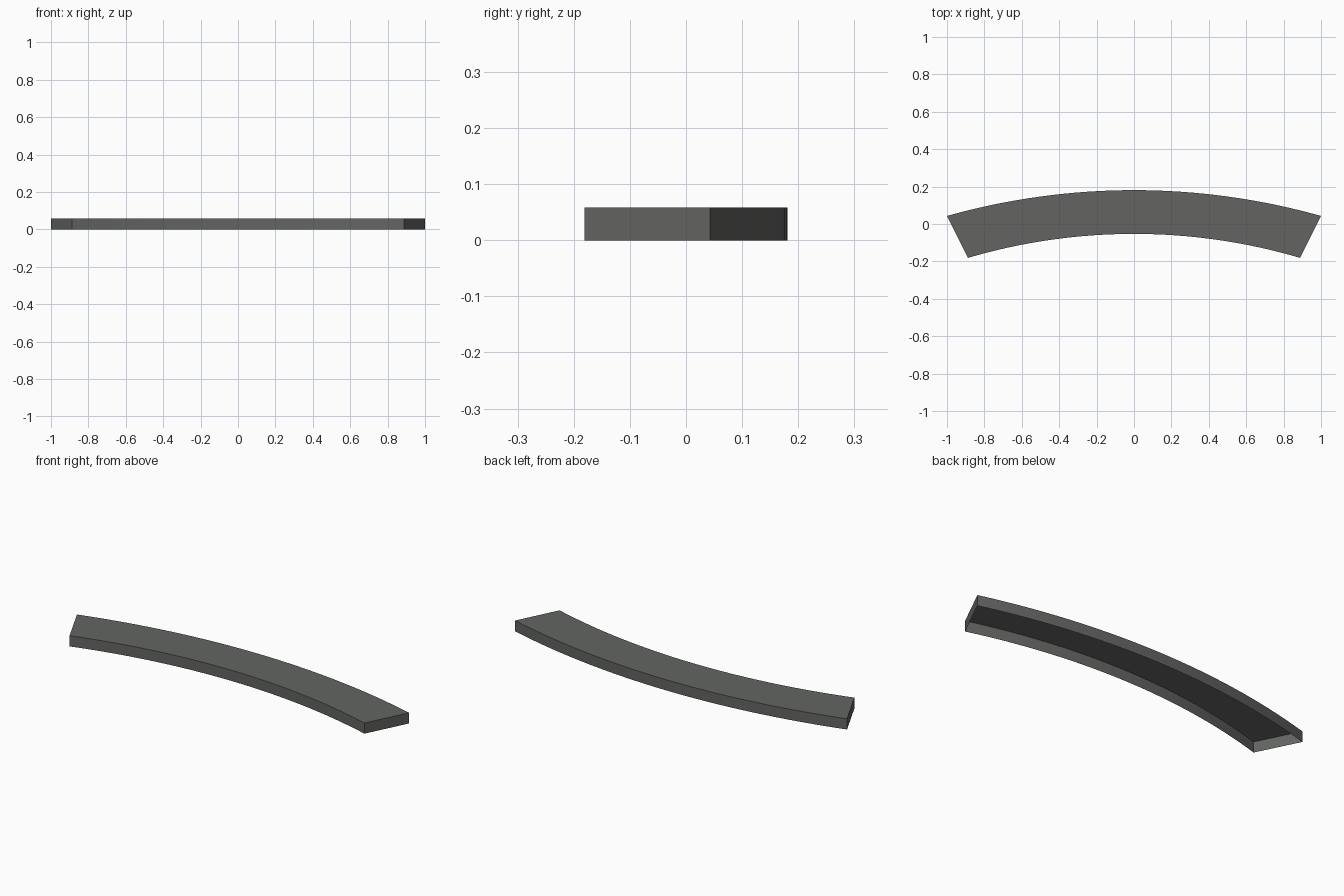
import bpy, bmesh, math

cube = bpy.data.objects.get("Cube")
if cube:
    bpy.data.objects.remove(cube, do_unlink=True)

HEIGHT = 0.058
SEGMENTS = 32


def arc(half_width, y_mid, y_end):
    """Points of a shallow circular arc from -x to +x, bulging toward +y."""
    sag = y_mid - y_end
    radius = (half_width ** 2 + sag ** 2) / (2 * sag)
    half_angle = math.asin(half_width / radius)
    angles = [half_angle * (2 * i / SEGMENTS - 1) for i in range(SEGMENTS + 1)]
    return [(radius * math.sin(a), y_mid - radius * (1 - math.cos(a))) for a in angles]


# Dark grey material
grey = bpy.data.materials.new("dark grey")
grey.use_nodes = True
colour = (0.125, 0.131, 0.122, 1)
grey.diffuse_color = colour
grey.node_tree.nodes["Principled BSDF"].inputs["Base Color"].default_value = colour

# Curved top plate
bm = bmesh.new()
back = [bm.verts.new((x, y, HEIGHT)) for x, y in arc(1.0, 0.181, 0.043)]
front = [bm.verts.new((x, y, HEIGHT)) for x, y in arc(0.888, -0.053, -0.181)]
for i in range(SEGMENTS):
    bm.faces.new((front[i], front[i + 1], back[i + 1], back[i]))

# Thin skirt walls pulled down from the rim, open underneath
rim = [e for e in bm.edges if e.is_boundary]
skirt = bmesh.ops.extrude_edge_only(bm, edges=rim)["geom"]
for v in skirt:
    if isinstance(v, bmesh.types.BMVert):
        v.co.z = 0
bmesh.ops.recalc_face_normals(bm, faces=bm.faces)
top = max(bm.faces, key=lambda f: f.calc_center_median().z)
if top.normal.z < 0:
    bmesh.ops.reverse_faces(bm, faces=bm.faces)

mesh = bpy.data.meshes.new("curved_cover")
bm.to_mesh(mesh)
bm.free()
mesh.materials.append(grey)
cover = bpy.data.objects.new("curved_cover", mesh)
bpy.context.collection.objects.link(cover)

# Smooth along the curve, sharp at the rim
bpy.ops.object.select_all(action="DESELECT")
cover.select_set(True)
bpy.context.view_layer.objects.active = cover
bpy.ops.object.shade_smooth_by_angle()
